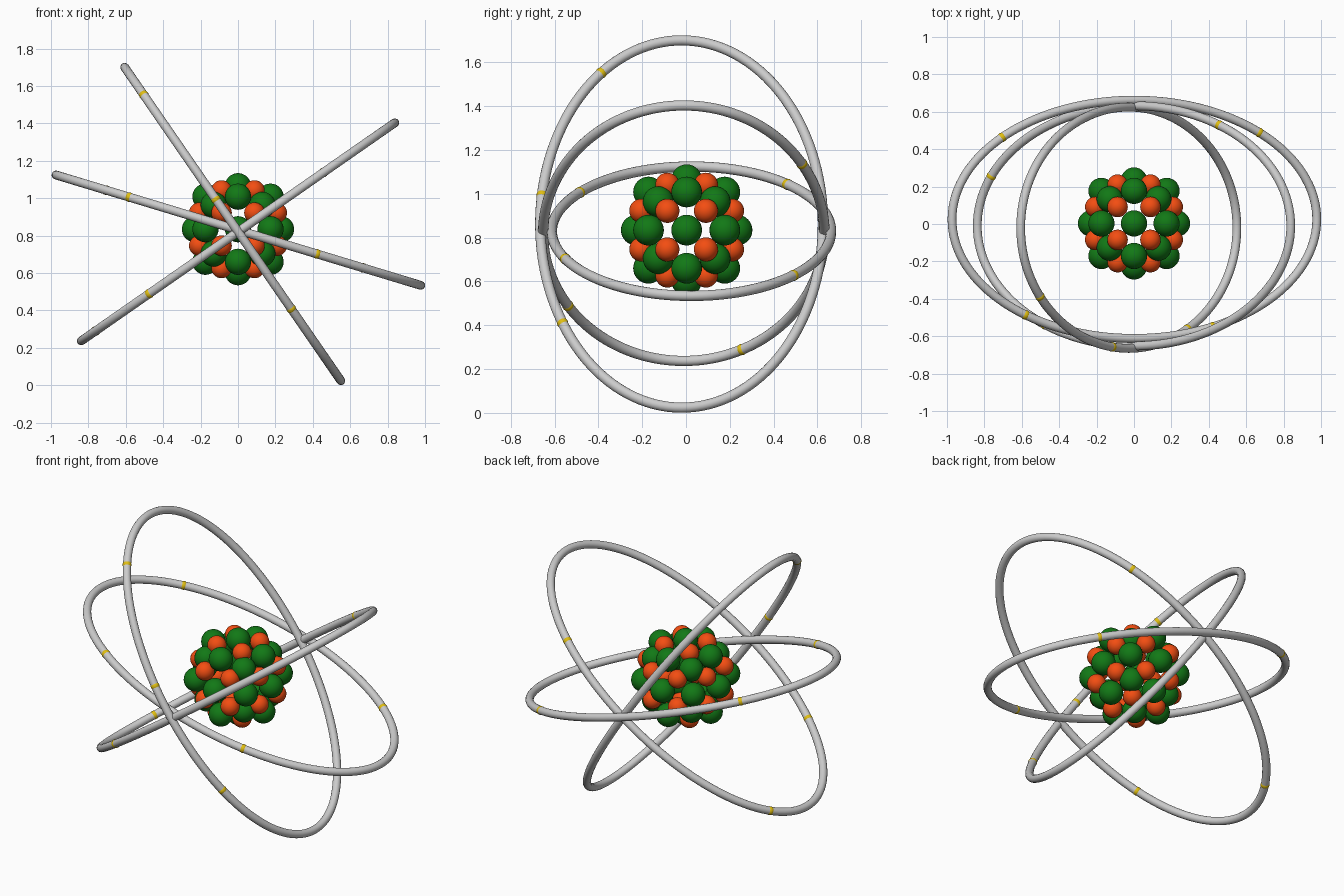
import bpy, bmesh, math
from mathutils import Vector, Matrix
from itertools import product

if "Cube" in bpy.data.objects:
    bpy.data.objects.remove(bpy.data.objects["Cube"])

NUCLEUS = Vector((0, 0.003, 0.834))


def material(name, rgb):
    m = bpy.data.materials.new(name)
    m.diffuse_color = (*rgb, 1)
    m.use_nodes = True
    m.node_tree.nodes["Principled BSDF"].inputs["Base Color"].default_value = m.diffuse_color
    return m


GREEN = material("green", (0.006, 0.19, 0.008))
ORANGE = material("orange", (0.9, 0.075, 0.006))
YELLOW = material("yellow", (0.75, 0.52, 0.006))


def balls(name, centres, radius, mat):
    """One object holding a smooth sphere at every centre."""
    bm = bmesh.new()
    for c in centres:
        bmesh.ops.create_uvsphere(bm, u_segments=28, v_segments=16, radius=radius,
                                  matrix=Matrix.Translation(c))
    for f in bm.faces:
        f.smooth = True
    me = bpy.data.meshes.new(name)
    bm.to_mesh(me)
    bm.free()
    me.materials.append(mat)
    ob = bpy.data.objects.new(name, me)
    bpy.context.collection.objects.link(ob)


# Nucleus: large balls on the points of a rounded, once-divided cube
reach = {1: 0.23, 2: 0.174, 3: 0.13}
large = []
for d in product((-1, 0, 1), repeat=3):
    n = sum(map(abs, d))
    if n:
        large.append(NUCLEUS + Vector(d) * reach[n])
balls("nucleus_large_balls", large, 0.07, GREEN)

# Nucleus: small balls in the middle of each of its 24 faces
small = []
for s in product((-1, 1), repeat=3):
    for axis in range(3):
        v = Vector(s) * 0.088
        v[axis] = s[axis] * 0.207
        small.append(NUCLEUS + v)
balls("nucleus_small_balls", small, 0.055, ORANGE)


def orbit(name, centre, major, minor, angles):
    """Elliptical tube in a plane tilted about y, with small balls set on it."""
    centre, major, side = Vector(centre), Vector(major), Vector((0, minor, 0))

    def at(t):
        return centre + major * math.cos(t) + side * math.sin(t)

    count, sides, r = 128, 16, 0.0235
    normal = major.cross(side).normalized()
    bm = bmesh.new()
    loops = []
    for i in range(count):
        t = 2 * math.pi * i / count
        tangent = (side * math.cos(t) - major * math.sin(t)).normalized()
        out = tangent.cross(normal)
        loops.append([bm.verts.new(at(t) + r * (out * math.cos(a) + normal * math.sin(a)))
                      for a in (2 * math.pi * k / sides for k in range(sides))])
    for i in range(count):
        p, q = loops[i], loops[(i + 1) % count]
        for k in range(sides):
            j = (k + 1) % sides
            bm.faces.new((p[k], p[j], q[j], q[k])).smooth = True
    bmesh.ops.recalc_face_normals(bm, faces=bm.faces)
    me = bpy.data.meshes.new(name)
    bm.to_mesh(me)
    bm.free()
    bpy.context.collection.objects.link(bpy.data.objects.new(name, me))
    balls(name + "_electrons", [at(math.radians(a)) for a in angles], 0.0255, YELLOW)


# Three orbit rings with their electrons
orbit("steep_orbit", (-0.028, -0.02, 0.862), (-0.578, 0, 0.838), 0.645, (-34.7, -122.7, -81))
orbit("rising_orbit", (0.0, -0.01, 0.82), (0.838, 0, 0.583), 0.642, (57, -124.5, 155.6))
orbit("shallow_orbit", (0.002, 0.025, 0.829), (0.975, 0, -0.295), 0.637,
      (-126.7, -64.5, 46.8, 136.5))
